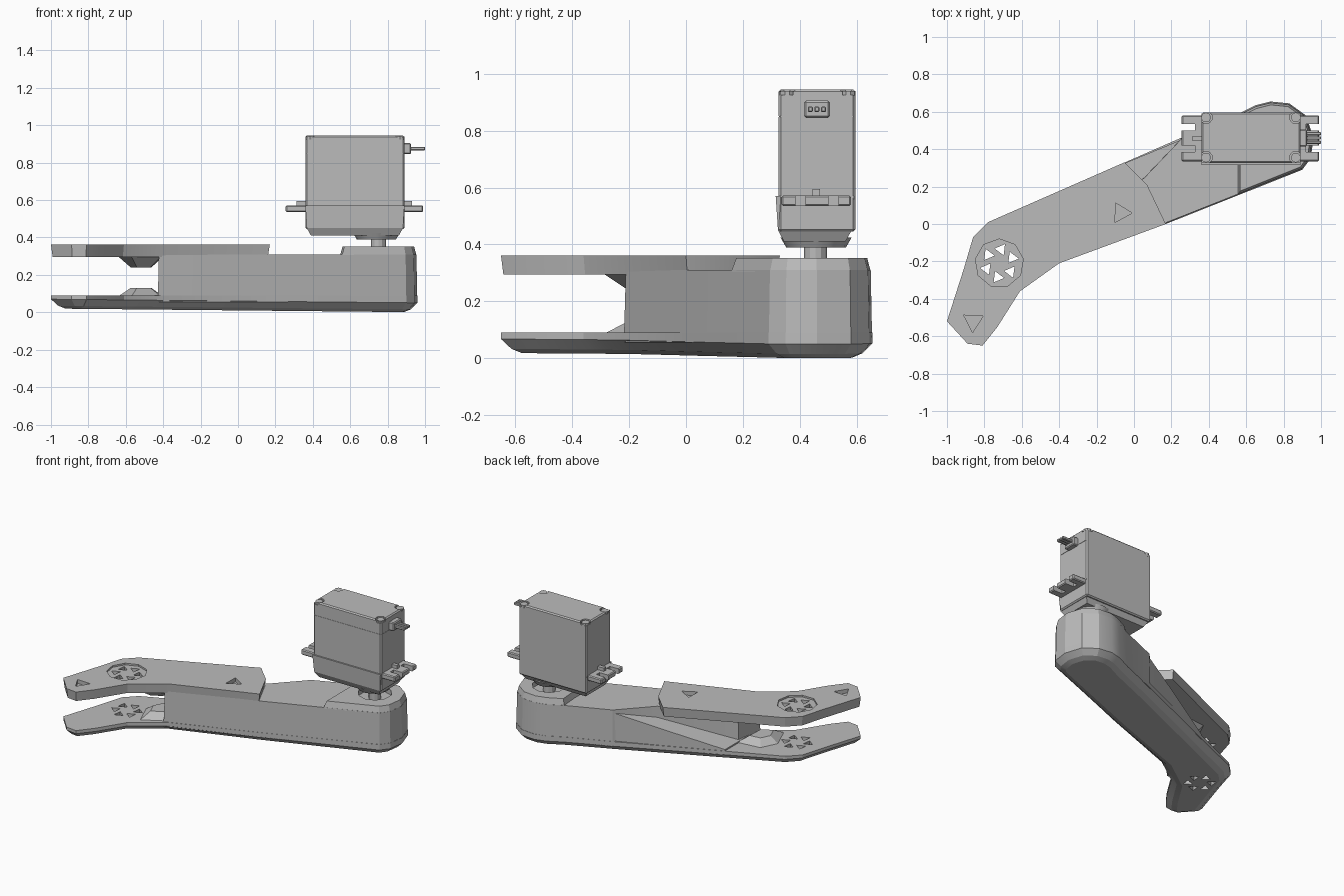
import bpy, bmesh, math
from mathutils import Vector, Matrix

cube = bpy.data.objects.get("Cube")
if cube:
    bpy.data.objects.remove(cube, do_unlink=True)

grey = bpy.data.materials.new("plain grey")
grey.use_nodes = True
grey.diffuse_color = (0.5, 0.5, 0.5, 1)
grey.node_tree.nodes["Principled BSDF"].inputs["Base Color"].default_value = (0.5, 0.5, 0.5, 1)


def finish(name, bm):
    bmesh.ops.recalc_face_normals(bm, faces=bm.faces)
    mesh = bpy.data.meshes.new(name)
    bm.to_mesh(mesh)
    bm.free()
    obj = bpy.data.objects.new(name, mesh)
    bpy.context.collection.objects.link(obj)
    mesh.materials.append(grey)
    return obj


def inset(points, amount):
    """Move a counter-clockwise outline inwards."""
    result = []
    for i, p in enumerate(points):
        p = Vector(p)
        a = (p - Vector(points[i - 1])).normalized()
        b = (Vector(points[(i + 1) % len(points)]) - p).normalized()
        m = Vector((-a.y - b.y, a.x + b.x))
        result.append(p + m * amount / max(1 + a.dot(b), 0.5))
    return result


def prism(name, outline, levels, top=None):
    """Stack inset copies of an outline; levels are (height, inset)."""
    bm = bmesh.new()
    rings = []
    for k, (z, amount) in enumerate(levels):
        last = top and k == len(levels) - 1
        rings.append([bm.verts.new((p.x, p.y, top(p.x) if last else z))
                      for p in inset(outline, amount)])
    n = len(outline)
    for low, high in zip(rings, rings[1:]):
        for i in range(n):
            j = (i + 1) % n
            bm.faces.new((low[i], low[j], high[j], high[i]))
    bm.faces.new(rings[0][::-1])
    bm.faces.new(rings[-1])
    return finish(name, bm)


def box(name, low, high, bevel=0):
    bm = bmesh.new()
    bmesh.ops.create_cube(bm, size=1)
    for v in bm.verts:
        v.co = [l + (c + 0.5) * (h - l) for c, l, h in zip(v.co, low, high)]
    if bevel:
        bmesh.ops.bevel(bm, geom=bm.edges[:], offset=bevel, segments=1, affect='EDGES')
    return finish(name, bm)


def cylinder(name, x, y, low, high, radius, sides=16, top_radius=None, turn=0):
    bm = bmesh.new()
    place = Matrix.Translation((x, y, (low + high) / 2)) @ Matrix.Rotation(turn, 4, 'Z')
    bmesh.ops.create_cone(bm, cap_ends=True, segments=sides, radius1=radius,
                          radius2=top_radius or radius, depth=high - low, matrix=place)
    return finish(name, bm)


def cut(targets, cutters):
    for cutter in cutters:
        for target in targets:
            mod = target.modifiers.new("cut", 'BOOLEAN')
            mod.operation, mod.solver, mod.object = 'DIFFERENCE', 'EXACT', cutter
            bpy.context.view_layer.objects.active = target
            bpy.ops.object.modifier_apply(modifier=mod.name)
        bpy.data.objects.remove(cutter, do_unlink=True)


# Arm outline, in sections shared between the parts
prong = [(-0.78, 0.01), (-0.86, -0.07), (-0.91, -0.24), (-1, -0.52), (-0.89, -0.64),
         (-0.81, -0.65), (-0.73, -0.55), (-0.61, -0.36), (-0.4, -0.21)]
round_end = [(0.9, 0.29), (0.945, 0.35), (0.96, 0.46), (0.92, 0.58), (0.83, 0.645),
             (0.73, 0.655), (0.65, 0.635), (0.54, 0.58)]

lower_plate = prism("lower_plate", prong + [(0.17, 0)] + round_end + [(0.25, 0.46)],
                    [(0, 0.07), (0.015, 0.035), (0.05, 0), (0.09, 0)])
for v in lower_plate.data.vertices:  # the underside rises a little towards the prong
    if v.co.z < 0.08:
        v.co.z += 0.01 * (1 - v.co.x)
upper_plate = prism("upper_plate", prong + [(0.17, 0), (0.07, 0.21), (-0.05, 0.33)],
                    [(0.295, 0.008), (0.362, 0)])

# Body wall between the plates and its sloping back
spine = [(-0.43, -0.22), (0.17, 0)] + round_end + [(0.25, 0.46), (0.05, 0.25), (-0.41, 0)]
prism("body_wall", spine, [(0.055, 0.001), (0.31, 0.006)])
prism("sloping_back", [(-0.42, -0.1), (0.1, 0.15), (0.3, 0.47), (-0.05, 0.325), (-0.42, 0.165)],
      [(0.06, 0), (0.3, 0)], top=lambda x: 0.1 + 0.28 * (x + 0.42))

# Gussets where the prongs meet the wall
gusset = [(-0.41, -0.2), (-0.4, 0.02), (-0.58, 0.0), (-0.64, -0.12), (-0.57, -0.29), (-0.5, -0.25)]
prism("upper_gusset", gusset, [(0.24, 0.06), (0.298, 0)])
prism("lower_gusset", gusset, [(0.085, 0), (0.13, 0.06)])

# Raised rim with a pocket for the shaft
rim = prism("end_rim", [(0.55, 0.15)] + round_end + [(0.55, 0.45)],
            [(0.305, 0.006), (0.352, 0.018)])
cut([rim], [cylinder("pocket_cutter", 0.75, 0.455, 0.318, 0.5, 0.11, 10)])

# Horn holes and shallow triangular nicks in the plates
holes = []
for i in range(6):
    a = math.tau * i / 6 + 0.4
    holes.append(cylinder("hole_cutter", -0.72 + 0.075 * math.cos(a),
                          -0.21 + 0.075 * math.sin(a), -0.2, 0.6, 0.035, 3, turn=a))
cut([upper_plate, lower_plate], holes)
cut([upper_plate],
    [cylinder("nick_cutter", x, y, 0.335, 0.5, 0.06, 3, turn=t)
     for x, y, t in ((-0.07, 0.06, 0.5), (-0.86, -0.52, 1))]
    + [cylinder("horn_cutter", -0.72, -0.21, 0.35, 0.5, 0.13, 9)])

# Servo motor case
case = box("servo_case", (0.36, 0.325, 0.445), (0.89, 0.595, 0.945), 0.008)
corners = [(x, y) for x in (0.385, 0.865) for y in (0.355, 0.57)]
cut([case], [cylinder("corner_cutter", x, y, 0.925, 1.1, 0.034, 10) for x, y in corners])
for x, y in corners:
    cylinder("case_screw", x, y, 0.915, 0.94, 0.026, 10)
prism("servo_base", [(0.36, 0.315), (0.89, 0.315), (0.89, 0.59), (0.36, 0.59)],
      [(0.41, 0.03), (0.45, 0.008), (0.57, 0)])
cylinder("gear_cover", 0.74, 0.457, 0.39, 0.425, 0.105, 16, 0.125)
cylinder("output_shaft", 0.75, 0.455, 0.31, 0.4, 0.04, 12)

# Mounting ears with open screw slots
for side, inner, outer in (("left", 0.87, 0.99), ("right", 0.37, 0.255)):
    ear = box(side + "_ear", (min(inner, outer), 0.335, 0.535),
              (max(inner, outer), 0.58, 0.572), 0.006)
    cut([ear], [box("slot_cutter", (outer - 0.07, y, 0.4), (outer + 0.07, y + 0.035, 0.7))
                for y in (0.385, 0.5)])
    mid = (inner + outer) / 2
    box(side + "_ear_rib", (min(inner, mid), 0.445, 0.565), (max(inner, mid), 0.47, 0.595))

# Cable plug and its three wires
plug = box("cable_plug", (0.88, 0.415, 0.845), (0.925, 0.505, 0.905), 0.006)
for i in range(3):
    y = 0.437 + 0.023 * i
    box("wire", (0.92, y - 0.009, 0.865), (1.0, y + 0.009, 0.885), 0.004)

# Shallow seam and marks on the case
cut([case], [box("seam_cutter", (0.3, 0.2, 0.848), (0.95, 0.327, 0.851)),
             box("seam_cutter", (0.888, 0.2, 0.848), (1, 0.7, 0.851))])

for obj in bpy.context.collection.objects:
    if obj.type == 'MESH' and grey.name in obj.data.materials:
        bpy.ops.object.select_all(action='DESELECT')
        obj.select_set(True)
        bpy.context.view_layer.objects.active = obj
        bpy.ops.object.shade_smooth_by_angle(angle=math.radians(20))
